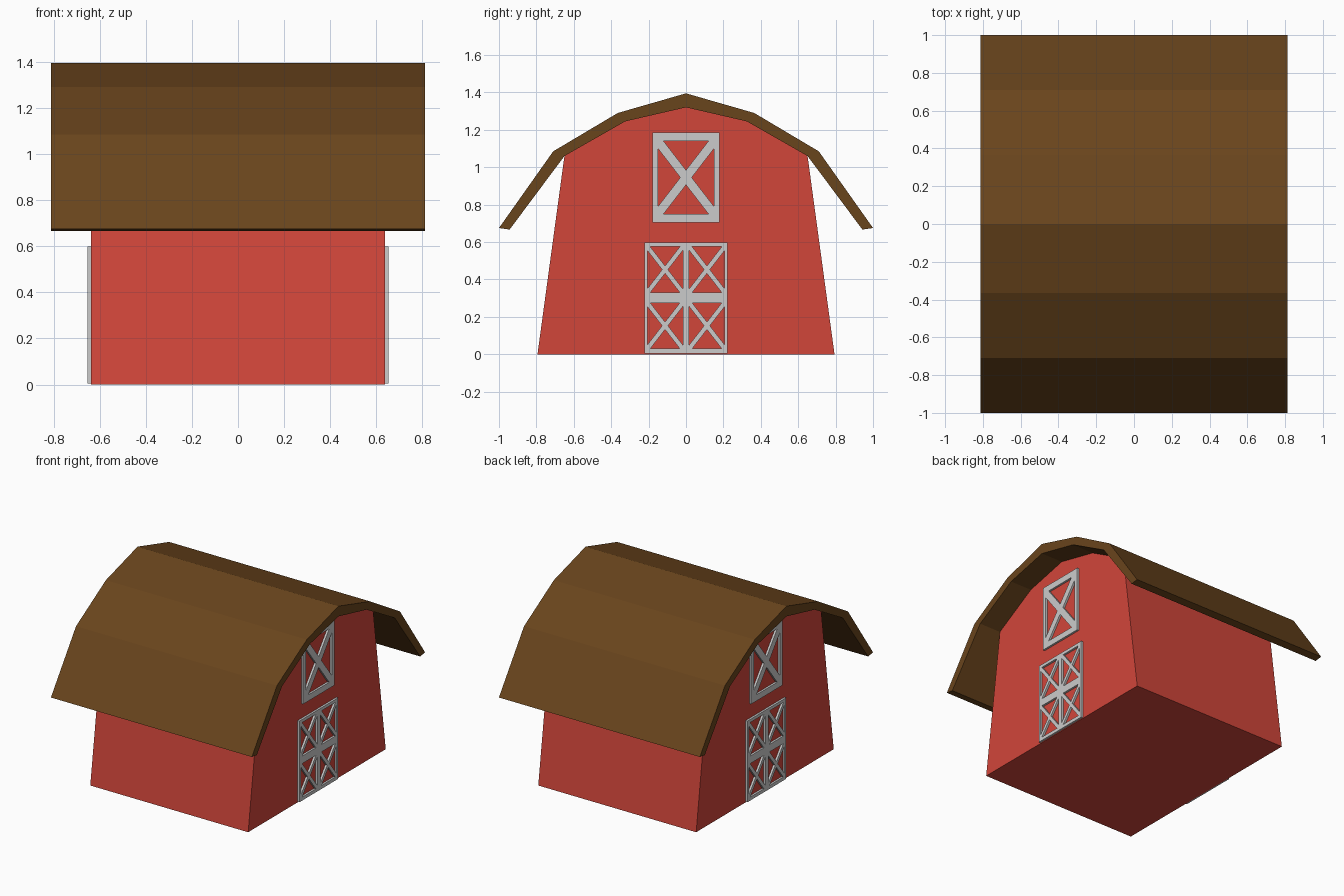
import bpy
from math import pi

if "Cube" in bpy.data.objects:
    bpy.data.objects.remove(bpy.data.objects["Cube"])


def material(name, color):
    m = bpy.data.materials.new(name)
    m.diffuse_color = (*color, 1)
    m.use_nodes = True
    m.node_tree.nodes["Principled BSDF"].inputs["Base Color"].default_value = m.diffuse_color
    return m


def slab(name, loops, x0, x1, mat=None):
    """Fill (y, z) loops (inner loops become holes) and extrude from x0 to x1."""
    curve = bpy.data.curves.new(name, 'CURVE')
    curve.dimensions = '2D'
    curve.fill_mode = 'BOTH'
    curve.extrude = abs(x1 - x0) / 2
    for loop in loops:
        s = curve.splines.new('POLY')
        s.points.add(len(loop) - 1)
        for p, (y, z) in zip(s.points, loop):
            p.co = (y, z, 0, 1)
        s.use_cyclic_u = True
        s.use_smooth = False
    ob = bpy.data.objects.new(name, curve)
    bpy.context.collection.objects.link(ob)
    ob.location.x = (x0 + x1) / 2
    ob.rotation_euler = (pi / 2, 0, pi / 2)
    bpy.ops.object.select_all(action='DESELECT')
    ob.select_set(True)
    bpy.context.view_layer.objects.active = ob
    bpy.ops.object.convert(target='MESH')
    bpy.ops.object.shade_flat()
    ob = bpy.context.object
    if mat:
        ob.data.materials.append(mat)
    return ob


def rect(y0, y1, z0, z1):
    return [(y0, z0), (y1, z0), (y1, z1), (y0, z1)]


def cross_holes(y0, y1, z0, z1, a, b):
    """Four triangular gaps left by an X brace in a rectangular opening."""
    w, h = y1 - y0, z1 - z0
    cy, cz = (y0 + y1) / 2, (z0 + z1) / 2
    slope = (h - b) / (w - a)
    dz = (w / 2 - a) * slope
    dy = (h / 2 - b) / slope
    return [
        [(y0 + a, z1), (y1 - a, z1), (cy, z1 - dz)],
        [(y0 + a, z0), (y1 - a, z0), (cy, z0 + dz)],
        [(y0, z0 + b), (y0, z1 - b), (y0 + dy, cz)],
        [(y1, z0 + b), (y1, z1 - b), (y1 - dy, cz)],
    ]


def mirrored(half):
    """Complete a right-half profile that ends on the ridge at y = 0."""
    return half + [(-y, z) for y, z in reversed(half[:-1])]


red = material("barn_red", (0.64, 0.061, 0.042))
brown = material("roof_brown", (0.141, 0.058, 0.0116))

# Barn body
under = [(0.65, 1.06), (0.325, 1.245), (0, 1.32)]
slab("barn_body", [mirrored([(0.794, 0)] + under)], -0.638, 0.638, red)

# Overhanging gambrel roof
outer = mirrored([(1.0, 0.675), (0.71, 1.085), (0.365, 1.29), (0, 1.395)])
inner = mirrored([(0.943, 0.667)] + under)
slab("roof", [outer + inner[::-1]], -0.812, 0.812, brown)

# Double door and loft hatch trim on both gable ends
door = [rect(-0.223, 0.223, 0.005, 0.598)]
for y0, y1 in ((-0.207, -0.017), (0.017, 0.207)):
    for z0, z1 in ((0.03, 0.275), (0.33, 0.575)):
        door += cross_holes(y0, y1, z0, z1, 0.016, 0.02)
hatch = [rect(-0.18, 0.18, 0.705, 1.187)]
hatch += cross_holes(-0.15, 0.15, 0.75, 1.14, 0.03, 0.04)
for side, s in (("right", 1), ("left", -1)):
    slab(f"door_trim_{side}", door, s * 0.638, s * 0.653)
    slab(f"loft_hatch_trim_{side}", hatch, s * 0.638, s * 0.653)
